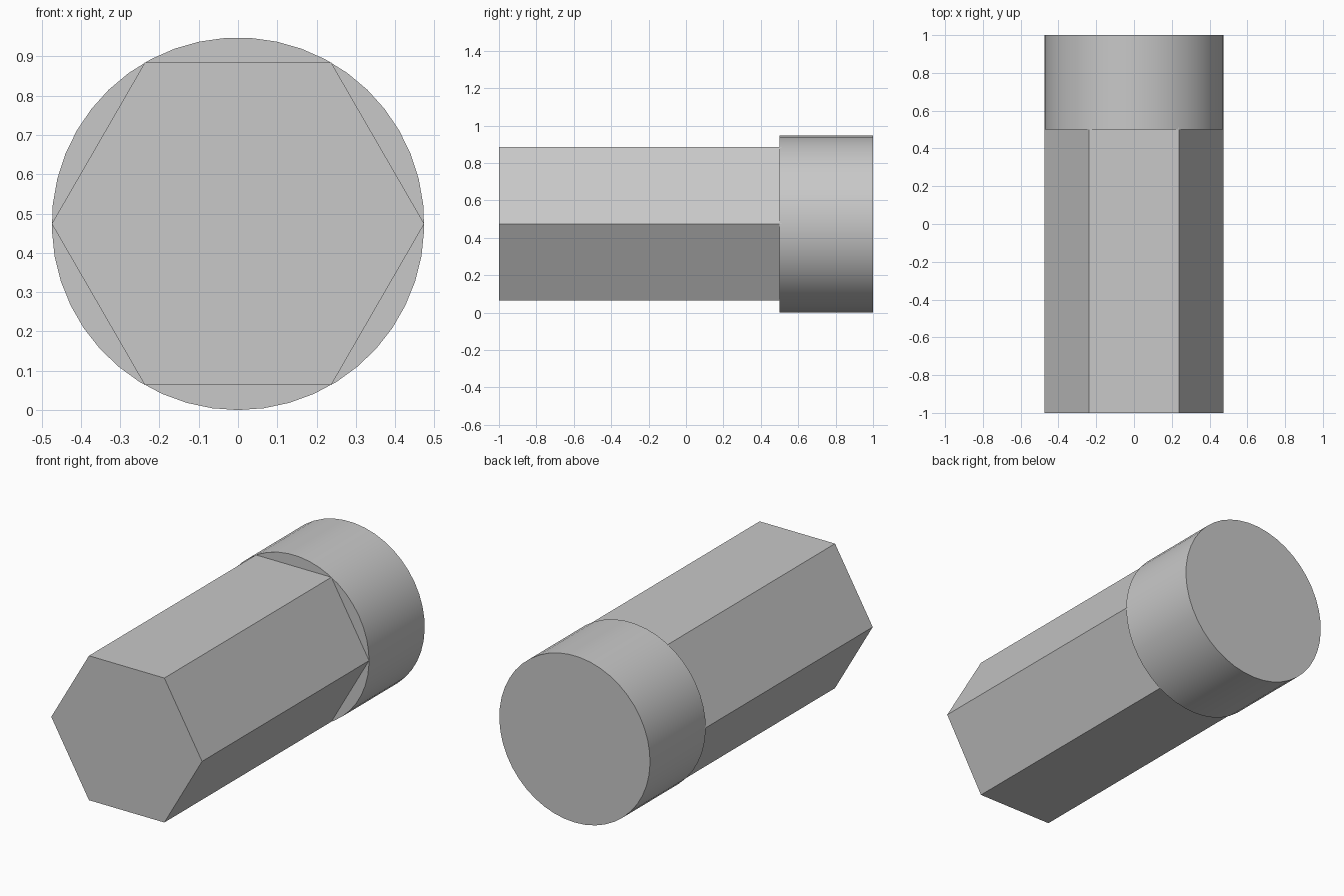
import bpy
import bmesh
from math import cos, sin, tau, radians

RADIUS = 0.474

if "Cube" in bpy.data.objects:
    bpy.data.objects.remove(bpy.data.objects["Cube"], do_unlink=True)

# Single plain grey
grey = bpy.data.materials.new("light_grey")
grey.use_nodes = True
colour = (0.58, 0.58, 0.58, 1)
grey.diffuse_color = colour
grey.node_tree.nodes["Principled BSDF"].inputs["Base Color"].default_value = colour


def prism(name, sides, start_angle, y0, y1):
    """Regular prism lying along y, resting around the common axis."""
    bm = bmesh.new()
    angles = [start_angle + tau * i / sides for i in range(sides)]
    ring = [bm.verts.new((RADIUS * cos(a), y0, RADIUS + RADIUS * sin(a))) for a in angles]
    cap = bm.faces.new(ring)
    side = bmesh.ops.extrude_face_region(bm, geom=[cap], use_keep_orig=True)
    moved = [v for v in side["geom"] if isinstance(v, bmesh.types.BMVert)]
    bmesh.ops.translate(bm, verts=moved, vec=(0, y1 - y0, 0))
    bmesh.ops.recalc_face_normals(bm, faces=bm.faces)
    mesh = bpy.data.meshes.new(name)
    bm.to_mesh(mesh)
    bm.free()
    mesh.materials.append(grey)
    obj = bpy.data.objects.new(name, mesh)
    bpy.context.collection.objects.link(obj)
    return obj


# Hexagonal shank, seated slightly into the head
prism("hex_shank", 6, 0, -1, 0.51)

# Round head, smooth around its side
head = prism("round_head", 45, radians(-90), 0.5, 1)
bpy.ops.object.select_all(action="DESELECT")
head.select_set(True)
bpy.context.view_layer.objects.active = head
bpy.ops.object.shade_smooth_by_angle(angle=radians(30))
